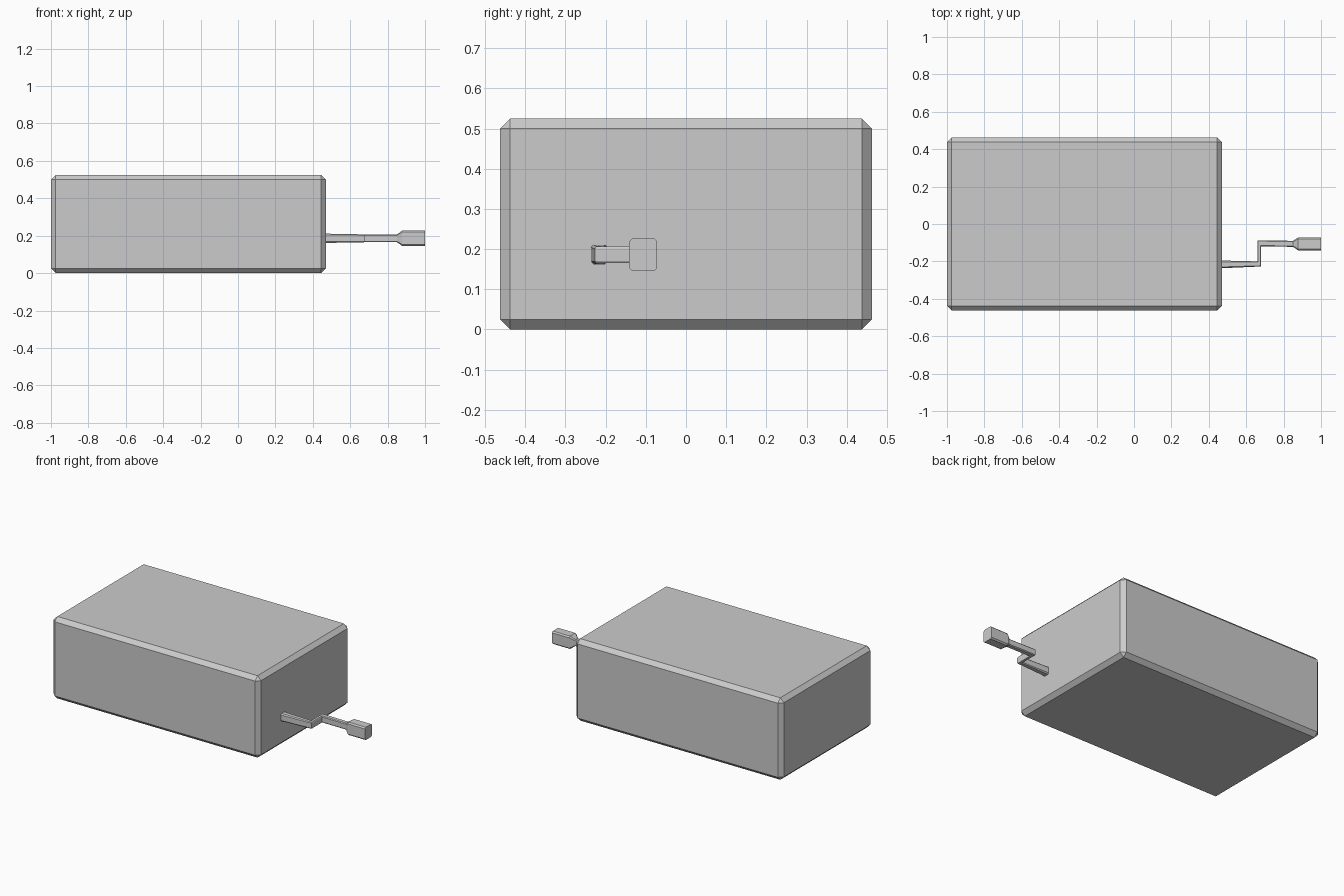
import bpy, bmesh
from mathutils import Vector

if "Cube" in bpy.data.objects:
    bpy.data.objects.remove(bpy.data.objects["Cube"])

# Main box with a single-segment chamfer on every edge
bpy.ops.mesh.primitive_cube_add(size=1, location=(-0.265, 0, 0.2625))
box = bpy.context.object
box.name = "box_body"
box.scale = (1.47, 0.925, 0.525)
bpy.ops.object.transform_apply(location=False, rotation=False, scale=True)
bev = box.modifiers.new("chamfer", 'BEVEL')
bev.width = 0.025
bev.segments = 1

# Crank handle: chamfered rectangle swept through mitred bends
# Each station: left edge xy, right edge xy, half height, chamfer
stations = [
    ((0.460, -0.195), (0.460, -0.237), 0.025, 0.007),   # inside box wall
    ((0.660, -0.200), (0.680, -0.227), 0.021, 0.005),   # first bend
    ((0.660, -0.087), (0.680, -0.120), 0.021, 0.005),   # second bend
    ((0.850, -0.090), (0.850, -0.122), 0.021, 0.005),   # end of rod
    ((0.878, -0.072), (0.878, -0.1415), 0.041, 0.008),  # grip start
    ((1.000, -0.072), (1.000, -0.1415), 0.041, 0.008),  # grip end
]
ZC = 0.186
bm = bmesh.new()
rings = []
for left, right, h, c in stations:
    a, b = Vector((*left, ZC)), Vector((*right, ZC))
    k = c / (b - a).length
    section = [(k, h), (1 - k, h), (1, h - c), (1, c - h),
               (1 - k, -h), (k, -h), (0, c - h), (0, h - c)]
    rings.append([bm.verts.new(a.lerp(b, s) + Vector((0, 0, z))) for s, z in section])
for r0, r1 in zip(rings, rings[1:]):
    for i in range(8):
        j = (i + 1) % 8
        bm.faces.new((r0[i], r0[j], r1[j], r1[i]))
bm.faces.new(rings[0])
bm.faces.new(rings[-1])
bmesh.ops.recalc_face_normals(bm, faces=bm.faces)
mesh = bpy.data.meshes.new("crank_handle")
bm.to_mesh(mesh)
bm.free()
bpy.context.collection.objects.link(bpy.data.objects.new("crank_handle", mesh))
